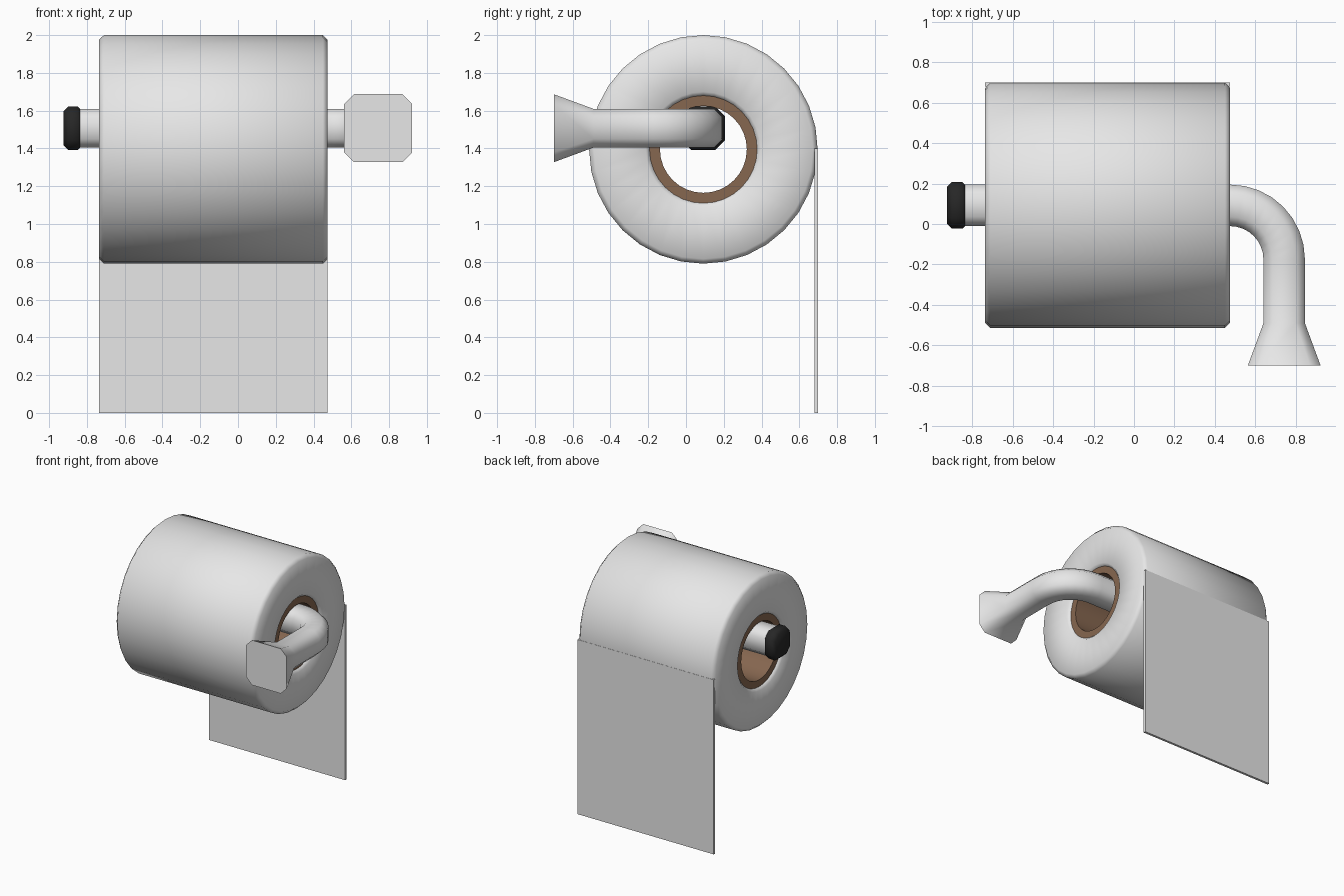
import bpy, bmesh, math
from mathutils import Vector

if "Cube" in bpy.data.objects:
    bpy.data.objects.remove(bpy.data.objects["Cube"])


def material(name, rgb):
    m = bpy.data.materials.new(name)
    m.diffuse_color = (*rgb, 1)
    m.use_nodes = True
    m.node_tree.nodes["Principled BSDF"].inputs["Base Color"].default_value = m.diffuse_color
    return m


WHITE = material("white", (0.8, 0.8, 0.8))
BROWN = material("cardboard brown", (0.24, 0.135, 0.08))
BLACK = material("black", (0.02, 0.02, 0.02))


def skin(name, rings, mat, closed=False, angle=50):
    """Join rings of points into one surface; cap the ends unless closed."""
    bm = bmesh.new()
    loops = [[bm.verts.new(p) for p in ring] for ring in rings]
    n = len(loops[0])
    count = len(loops) if closed else len(loops) - 1
    for i in range(count):
        a, b = loops[i], loops[(i + 1) % len(loops)]
        for j in range(n):
            k = (j + 1) % n
            bm.faces.new((a[j], a[k], b[k], b[j]))
    if not closed:
        bm.faces.new(loops[0])
        bm.faces.new(loops[-1])
    bmesh.ops.recalc_face_normals(bm, faces=bm.faces)
    for f in bm.faces:
        f.smooth = True
    for e in bm.edges:
        e.smooth = e.calc_face_angle(0) < math.radians(angle)
    me = bpy.data.meshes.new(name)
    bm.to_mesh(me)
    bm.free()
    me.materials.append(mat)
    ob = bpy.data.objects.new(name, me)
    bpy.context.collection.objects.link(ob)
    return ob


CY, CZ = 0.092, 1.395      # roll axis
X0, X1 = -0.735, 0.475     # roll ends
BZ = 1.507                 # holder bar height


def lathe(name, profile, mat, n=32):
    """Turn a closed (x, radius) profile round the roll axis."""
    rings = [[(x, CY + r * math.sin(math.tau * j / n), CZ + r * math.cos(math.tau * j / n))
              for j in range(n)] for x, r in profile]
    return skin(name, rings, mat, closed=True)


def octagon(centre, side, half, ratio):
    """Square section with cut corners, spanned by side and z."""
    c, s, up = Vector(centre), Vector(side), Vector((0, 0, 1))
    h, k = half, half * ratio
    pts = [(h, -k), (h, k), (k, h), (-k, h), (-h, k), (-h, -k), (-k, -h), (k, -h)]
    return [c + s * a + up * b for a, b in pts]


# Paper roll with softened rims
B = 0.025
lathe("paper_roll", [(X0 + B, 0.605), (X1 - B, 0.605), (X1, 0.605 - B), (X1, 0.305),
                     (X1 - B, 0.28), (X0 + B, 0.28), (X0, 0.305), (X0, 0.605 - B)], WHITE)

# Cardboard tube
T = 0.02
lathe("cardboard_tube", [(X0 + T, 0.285), (X1 - T, 0.285), (X1 - T, 0.23), (X0 + T, 0.23)], BROWN)

# Hanging sheet
skin("hanging_sheet", [[(x, 0.679, z), (x, 0.698, z), (x, 0.698, 0), (x, 0.679, 0)]
                       for x, z in ((X0, 1.4), (X1, 1.4))], WHITE)

# Holder arm: straight bar, quarter bend, flared wall mount
R, H, Q = 0.267, 0.1025, 0.55
arm = [octagon((-0.85, CY, BZ), (0, 1, 0), H, Q)]
for i in range(9):
    a = math.pi / 2 * i / 8
    d = Vector((math.sin(a), math.cos(a), 0))
    arm.append(octagon(Vector((X1, CY - R, BZ)) + d * R, d, H, Q))
arm.append(octagon((X1 + R, -0.49, BZ), (1, 0, 0), H, Q))
arm.append(octagon((X1 + R, -0.70, BZ), (1, 0, 0), 0.18, 0.71))
skin("holder_arm", arm, WHITE)

# Black end cap with bevelled rims
skin("end_cap", [octagon((x, CY, BZ), (0, 1, 0), h, Q)
                 for x, h in ((-0.923, 0.092), (-0.9, 0.115), (-0.848, 0.115), (-0.825, 0.092))], BLACK)
